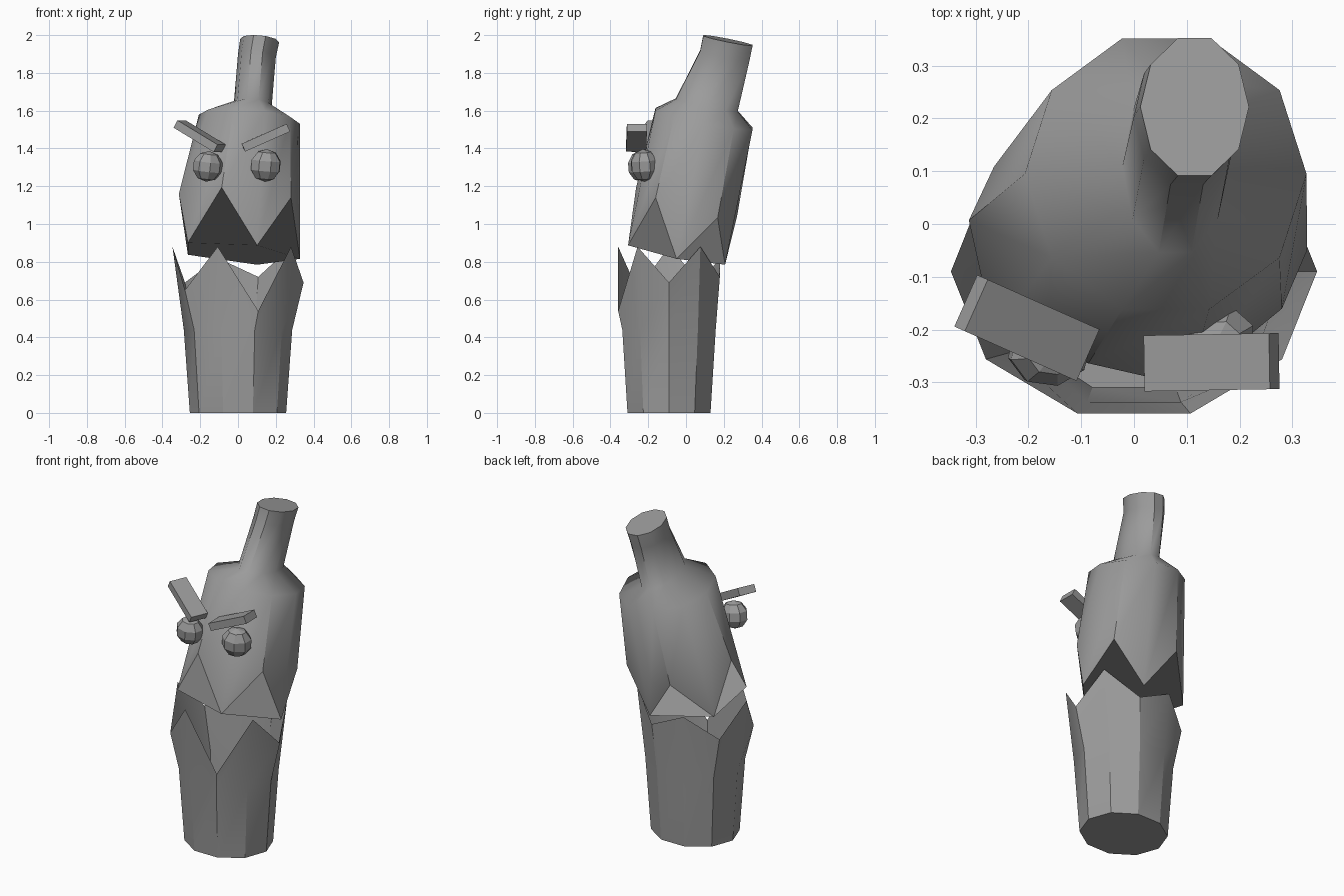
import bpy, bmesh, math
from mathutils import Matrix, Euler

if "Cube" in bpy.data.objects:
    bpy.data.objects.remove(bpy.data.objects["Cube"])

N = 10
grey = bpy.data.materials.new("dark_grey")
grey.diffuse_color = (0.33, 0.33, 0.33, 1)
grey.use_nodes = True
grey.node_tree.nodes["Principled BSDF"].inputs["Base Color"].default_value = grey.diffuse_color


def ring(bm, center, rx, ry, tilt=(0, 0), heights=None):
    """Ten-sided elliptical ring, sheared by tilt, with optional offset per vertex."""
    verts = []
    for i in range(N):
        a = math.tau * i / N
        x, y = rx * math.cos(a), ry * math.sin(a)
        z = center[2] - tilt[0] * x - tilt[1] * y + (heights[i] if heights else 0)
        verts.append(bm.verts.new((center[0] + x, center[1] + y, z)))
    return verts


def bridge(bm, a, b):
    for i in range(N):
        j = (i + 1) % N
        bm.faces.new((a[i], a[j], b[j], b[i]))


def shade(bm, angle, soft=()):
    """Smooth faces, sharp edges above the angle, except the soft ring edges."""
    bm.normal_update()
    for f in bm.faces:
        f.smooth = len(f.verts) == 4
    for e in bm.edges:
        in_soft = any(e.verts[0] in r and e.verts[1] in r for r in soft)
        e.smooth = in_soft or e.calc_face_angle(0) < math.radians(angle)


def finish(bm, name, fix_normals=True):
    if fix_normals:
        bmesh.ops.recalc_face_normals(bm, faces=bm.faces)
    me = bpy.data.meshes.new(name)
    bm.to_mesh(me)
    bm.free()
    me.materials.append(grey)
    ob = bpy.data.objects.new(name, me)
    bpy.context.collection.objects.link(ob)


# Lower half: open cup with a jagged rim
bm = bmesh.new()
base = ring(bm, (0, -0.09, 0), 0.255, 0.231)
mid = ring(bm, (0, -0.09, 0.44), 0.287, 0.26)
rim_z = [0.69, 0.88, 0.72, 0.82, 0.69, 0.88, 0.65, 0.88, 0.54, 0.88]
rim = ring(bm, (0, -0.09, 0), 0.347, 0.283, heights=rim_z)
bm.faces.new(base[::-1])
bridge(bm, base, mid)
bridge(bm, mid, rim)
shade(bm, 30)
finish(bm, "lower_bottle", False)

# Upper half: tilted jagged body, shoulder and neck
bm = bmesh.new()
tilt = (0.09, 0.2)
jag = []
for i in range(N):
    a = math.tau * i / N
    notch = i % 2
    c = (0.015, 0.007, 1.13) if notch else (0.0, -0.05, 0.845)
    if i in (1, 3):
        c = (0.02, 0.0, 1.09)
    x, y = 0.328 * math.cos(a), (0.285 if notch else 0.27) * math.sin(a)
    jag.append(bm.verts.new((c[0] + x, c[1] + y, c[2] - tilt[0] * x - tilt[1] * y)))
rings = [jag]
for c, rx, ry in [((0.06, 0.095, 1.555), 0.267, 0.27),
                  ((0.078, 0.11, 1.63), 0.1, 0.172),
                  ((0.1, 0.205, 1.89), 0.1, 0.137),
                  ((0.115, 0.222, 1.972), 0.103, 0.137)]:
    rings.append(ring(bm, c, rx, ry, tilt))
for a, b in zip(rings, rings[1:]):
    bridge(bm, a, b)
bm.faces.new(rings[-1])
bm.faces.new(jag[::-1])  # single face closing the break
shade(bm, 34, rings[1:4])
finish(bm, "upper_bottle", False)

# Eyes
for name, loc, r, rot in [("left_eye", (-0.16, -0.24, 1.305), 0.082, (0.1, 0.1, 0.2)),
                          ("right_eye", (0.147, -0.222, 1.31), 0.087, (0.1, 0.05, 0.39))]:
    bm = bmesh.new()
    bmesh.ops.create_uvsphere(bm, u_segments=8, v_segments=5, radius=r,
                              matrix=Matrix.LocRotScale(loc, Euler(rot), (1, 0.85, 1)))
    finish(bm, name)

# Slanted brows
for name, loc, size, yaw, roll in [
        ("left_brow", (-0.203, -0.197, 1.465), (0.265, 0.107, 0.045), -24, 29),
        ("right_brow", (0.147, -0.262, 1.457), (0.26, 0.106, 0.045), 1, -24)]:
    bm = bmesh.new()
    rot = Euler((0, math.radians(roll), math.radians(yaw)))
    bmesh.ops.create_cube(bm, size=1, matrix=Matrix.LocRotScale(loc, rot, size))
    finish(bm, name)
